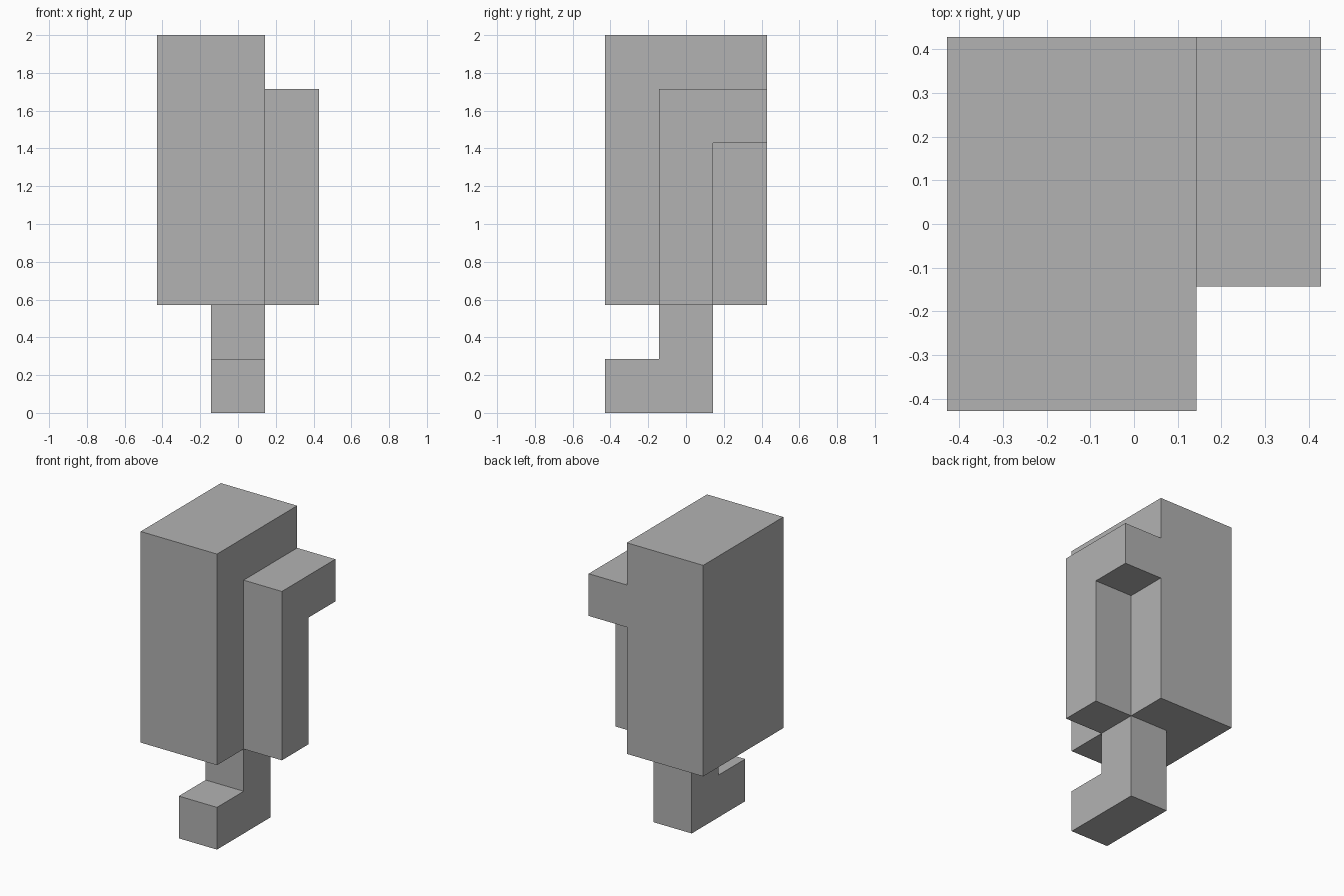
import bpy
import bmesh

old = bpy.data.objects.get("Cube")
if old:
    bpy.data.objects.remove(old, do_unlink=True)

U = 2 / 7  # one block

grey = bpy.data.materials.new("plain_grey")
grey.use_nodes = True
colour = (0.448, 0.448, 0.448, 1)
grey.diffuse_color = colour
grey.node_tree.nodes["Principled BSDF"].inputs["Base Color"].default_value = colour


def side_profile(name, x0, x1, outline):
    """Extrude a (y, z) outline, in blocks, from x0 to x1."""
    bm = bmesh.new()
    face = bm.faces.new([bm.verts.new((x0 * U, y * U, z * U)) for y, z in outline])
    moved = bmesh.ops.extrude_face_region(bm, geom=[face])["geom"]
    verts = [g for g in moved if isinstance(g, bmesh.types.BMVert)]
    bmesh.ops.translate(bm, verts=verts, vec=((x1 - x0) * U, 0, 0))
    bmesh.ops.recalc_face_normals(bm, faces=bm.faces)
    mesh = bpy.data.meshes.new(name)
    bm.to_mesh(mesh)
    bm.free()
    mesh.materials.append(grey)
    obj = bpy.data.objects.new(name, mesh)
    bpy.context.collection.objects.link(obj)
    return obj


# Tall main block
side_profile("body", -1.5, 0.5, [(-1.5, 2), (1.5, 2), (1.5, 7), (-1.5, 7)])

# Hooked arm on the +x side, its top reaching to the back
side_profile("side_arm", 0.5, 1.5,
             [(-0.5, 2), (0.5, 2), (0.5, 5), (1.5, 5), (1.5, 6), (-0.5, 6)])

# Single leg with a foot pointing to the front
side_profile("leg_and_foot", -0.5, 0.5,
             [(-1.5, 0), (0.5, 0), (0.5, 2), (-0.5, 2), (-0.5, 1), (-1.5, 1)])
